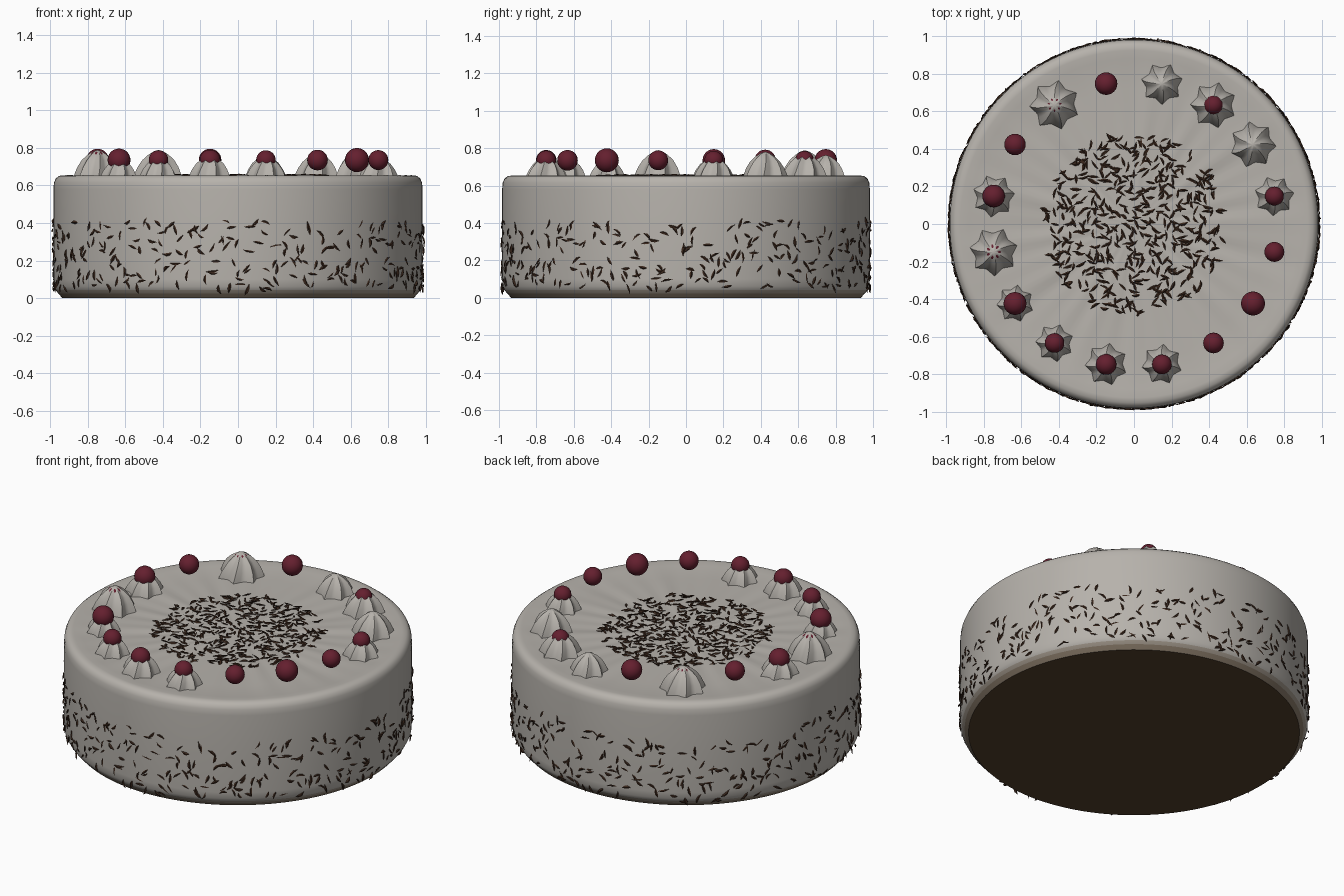
import bpy, bmesh, math, random
from mathutils import Matrix, Vector

if "Cube" in bpy.data.objects:
    bpy.data.objects.remove(bpy.data.objects["Cube"])

random.seed(11)
TAU = math.tau


def material(name, rgb):
    m = bpy.data.materials.new(name)
    m.diffuse_color = (*rgb, 1)
    m.use_nodes = True
    m.node_tree.nodes["Principled BSDF"].inputs["Base Color"].default_value = m.diffuse_color
    return m


CREAM = material("cream", (0.47, 0.445, 0.41))
BEIGE = material("beige cream", (0.34, 0.295, 0.245))
TAN = material("soaked cream", (0.23, 0.18, 0.13))
SPONGE = material("dark sponge", (0.088, 0.051, 0.025))
CHERRY = material("cherry red", (0.128, 0.014, 0.028))
CHOC = material("chocolate", (0.044, 0.021, 0.012))


def finish(bm, name, mats, angle=None):
    bmesh.ops.recalc_face_normals(bm, faces=bm.faces)
    me = bpy.data.meshes.new(name)
    bm.to_mesh(me)
    bm.free()
    for m in mats:
        me.materials.append(m)
    ob = bpy.data.objects.new(name, me)
    bpy.context.collection.objects.link(ob)
    if angle:
        bpy.context.view_layer.objects.active = ob
        ob.select_set(True)
        bpy.ops.object.shade_smooth_by_angle(angle=math.radians(angle))
        ob.select_set(False)
    return ob


def lathe(bm, profile, segs, shape):
    """Surface from a (radius, height) profile; shape(r, z, angle) gives each point.
    Profile ends at radius 0 become single pole vertices."""
    rings = []
    for r, z in profile:
        if r == 0:
            rings.append([bm.verts.new((0, 0, z))] * segs)
        else:
            rings.append([bm.verts.new(shape(r, z, TAU * i / segs)) for i in range(segs)])
    for a, b in zip(rings, rings[1:]):
        for i in range(segs):
            j = (i + 1) % segs
            bm.faces.new(list(dict.fromkeys((a[i], a[j], b[j], b[i]))))


# Cake body: spread cream with faint radial knife marks on top
def cake_shape(r, z, a):
    if z > 0.63 and 0.1 < r < 0.95:
        fade = math.sin(math.pi * (r - 0.1) / 0.85)
        z += 0.0018 * fade * (math.sin(9 * a + 1) + math.sin(17 * a + 2.3) + math.sin(31 * a))
    return (r * math.cos(a), r * math.sin(a), z)


bm = bmesh.new()
lathe(bm, [(0, 0), (0.935, 0), (0.957, 0.024), (0.971, 0.042), (0.981, 0.062), (0.983, 0.10),
           (0.983, 0.58), (0.980, 0.615), (0.970, 0.638), (0.952, 0.651), (0.925, 0.654),
           (0.88, 0.648), (0.72, 0.645), (0.5, 0.645), (0.25, 0.645), (0, 0.645)], 160, cake_shape)
for f in bm.faces:
    z = f.calc_center_median().z
    f.material_index = 3 if z < 0.005 else 2 if z < 0.024 else 1 if z < 0.045 else 0
finish(bm, "cake", [CREAM, BEIGE, TAN, SPONGE], 40)

# Ring of decorations: (dollop radius, dollop height, cherry radius), 0 means none
RING = [(0.107, 0.110, 0.050), (0.124, 0.138, 0), (0.124, 0.130, 0.050), (0.112, 0.120, 0),
        (0, 0, 0.060), (0.134, 0.146, 0.050), (0, 0, 0.057), (0.114, 0.112, 0.060),
        (0.130, 0.146, 0.050), (0.100, 0.100, 0.061), (0.102, 0.105, 0.052),
        (0.114, 0.118, 0.055), (0.108, 0.110, 0.052), (0, 0, 0.055), (0, 0, 0.064), (0, 0, 0.053)]
DOLLOP = [(1, 0), (0.96, 0.12), (0.84, 0.37), (0.65, 0.63), (0.42, 0.82), (0.2, 0.945), (0, 1)]
POINTS = 7


# Star cross-section: sharp points with hollow curves between them
def star(r, z, a):
    t = (a * POINTS / TAU) % 1
    u = 1 - 2 * min(t, 1 - t)
    k = r * (0.77 + 0.23 * u ** 1.6)
    twist = a + 0.2 * z
    return (k * math.cos(twist), k * math.sin(twist), z)


for k, (radius, height, cherry) in enumerate(RING):
    ang = TAU * (k + 0.5) / 16
    x, y = 0.762 * math.cos(ang), 0.762 * math.sin(ang)
    if radius:
        bm = bmesh.new()
        lathe(bm, DOLLOP, POINTS * 6, star)
        ob = finish(bm, f"cream_dollop_{k}", [CREAM], 45)
        ob.location = (x, y, 0.643)
        ob.scale = (radius, radius, height)
        ob.rotation_euler.z = random.uniform(0, TAU)
    if cherry:
        bm = bmesh.new()
        bmesh.ops.create_uvsphere(bm, u_segments=24, v_segments=14, radius=cherry)
        ob = finish(bm, f"cherry_{k}", [CHERRY], 60)
        ob.location = (x, y, 0.735)


# Chocolate shavings: thin bent slivers pointed at both ends
def shaving(bm, frame):
    length = random.uniform(0.045, 0.070)
    width = random.uniform(0.0055, 0.0085)
    bend = random.uniform(-0.010, 0.010)
    at = lambda t, u, v: bm.verts.new(
        frame @ Vector((t * length, u * width + bend * (1 - 4 * t * t), v * width * 0.6)))
    tips = at(-0.5, 0, 0), at(0.5, 0, 0)
    square = [(1, 0), (0, 1), (-1, 0), (0, -1)]
    a = [at(-0.2, u, v) for u, v in square]
    b = [at(0.12, u, v) for u, v in square]
    for i in range(4):
        j = (i + 1) % 4
        bm.faces.new((tips[0], a[j], a[i]))
        bm.faces.new((a[i], a[j], b[j], b[i]))
        bm.faces.new((b[i], b[j], tips[1]))


def tumble():
    return (Matrix.Rotation(random.uniform(0, TAU), 4, 'Z')
            @ Matrix.Rotation(random.uniform(-0.2, 0.2), 4, 'Y')
            @ Matrix.Rotation(random.uniform(-0.7, 0.7), 4, 'X'))


# Shavings scattered evenly over the middle of the top
bm = bmesh.new()
COUNT = 500
for i in range(COUNT):
    r = 0.485 * math.sqrt((i + random.random()) / COUNT)
    a = 2.39996 * i + random.uniform(-0.3, 0.3)
    shaving(bm, Matrix.Translation((r * math.cos(a), r * math.sin(a), 0.652)) @ tumble())
finish(bm, "top_shavings", [CHOC])

# Shavings pressed on the side, thinning out upward
bm = bmesh.new()
COUNT = 560
for i in range(COUNT):
    z = 0.045 + 0.365 * random.random() ** 1.15
    spin = Matrix.Rotation(TAU * (i + random.uniform(-2, 2)) / COUNT, 4, 'Z')
    out = Matrix.Translation((0.986, 0, z)) @ Matrix.Rotation(math.pi / 2, 4, 'Y')
    shaving(bm, spin @ out @ tumble())
finish(bm, "side_shavings", [CHOC])
